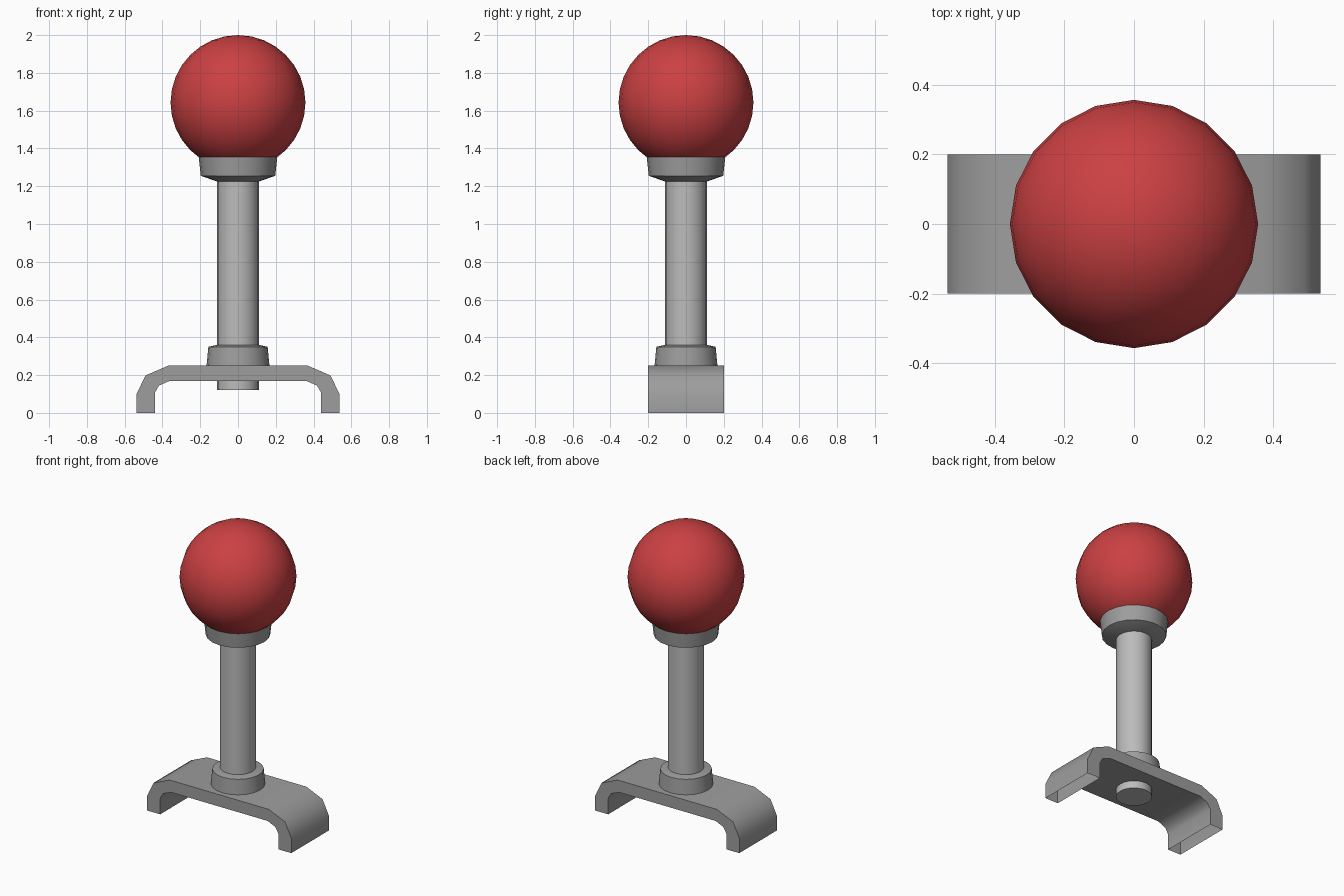
import bpy, bmesh, math

cube = bpy.data.objects.get("Cube")
if cube:
    bpy.data.objects.remove(cube, do_unlink=True)


def material(name, rgb):
    mat = bpy.data.materials.new(name)
    mat.use_nodes = True
    mat.diffuse_color = (*rgb, 1)
    mat.node_tree.nodes["Principled BSDF"].inputs["Base Color"].default_value = (*rgb, 1)
    return mat


RED = material("red", (0.6, 0.052, 0.055))
GREY = material("grey", (0.34, 0.34, 0.34))
LIGHT = material("light grey", (0.5, 0.5, 0.5))


def finish(name, bm, mat, angle=45):
    bmesh.ops.recalc_face_normals(bm, faces=bm.faces)
    mesh = bpy.data.meshes.new(name)
    bm.to_mesh(mesh)
    bm.free()
    mesh.materials.append(mat)
    obj = bpy.data.objects.new(name, mesh)
    bpy.context.collection.objects.link(obj)
    bpy.ops.object.select_all(action="DESELECT")
    obj.select_set(True)
    bpy.context.view_layer.objects.active = obj
    bpy.ops.object.shade_smooth_by_angle(angle=math.radians(angle))
    return obj


def turned(name, profile, mat, sides=20):
    """Stack of rings given as (radius, z), capped at both ends."""
    bm = bmesh.new()
    rings = []
    for r, z in profile:
        turns = [2 * math.pi * i / sides for i in range(sides)]
        rings.append([bm.verts.new((r * math.cos(a), r * math.sin(a), z)) for a in turns])
    for low, high in zip(rings, rings[1:]):
        for i in range(sides):
            j = (i + 1) % sides
            bm.faces.new((low[i], low[j], high[j], high[i]))
    bm.faces.new(rings[0])
    bm.faces.new(rings[-1])
    return finish(name, bm, mat)


# Ball on top
ball = bmesh.new()
bmesh.ops.create_uvsphere(ball, u_segments=20, v_segments=16, radius=0.357)
bmesh.ops.translate(ball, verts=ball.verts, vec=(0, 0, 1.643))
finish("ball", ball, RED)

# Post and its two collars
turned("post", [(0.11, 0.12), (0.11, 1.26)], LIGHT)
turned("upper_collar", [(0.11, 1.225), (0.197, 1.255), (0.208, 1.355)], GREY)
turned("lower_collar", [(0.167, 0.245), (0.157, 0.35), (0.11, 0.36)], GREY)

# Arched bracket: half outline mirrored, extruded in depth, open under the feet
outer = [(0.537, 0), (0.537, 0.1), (0.49, 0.198), (0.37, 0.25)]
inner = [(0.44, 0), (0.44, 0.107), (0.418, 0.145), (0.36, 0.17)]


def arch(half):
    return half + [(-x, z) for x, z in reversed(half)]


bm = bmesh.new()
grid = {}
for side, half in (("outer", outer), ("inner", inner)):
    for y in (-0.2, 0.2):
        grid[side, y] = [bm.verts.new((x, y, z)) for x, z in arch(half)]
strips = [(("outer", -0.2), ("outer", 0.2)), (("inner", -0.2), ("inner", 0.2)),
          (("outer", -0.2), ("inner", -0.2)), (("outer", 0.2), ("inner", 0.2))]
for a, b in strips:
    p, q = grid[a], grid[b]
    for i in range(len(p) - 1):
        bm.faces.new((p[i], p[i + 1], q[i + 1], q[i]))
finish("bracket", bm, GREY)
